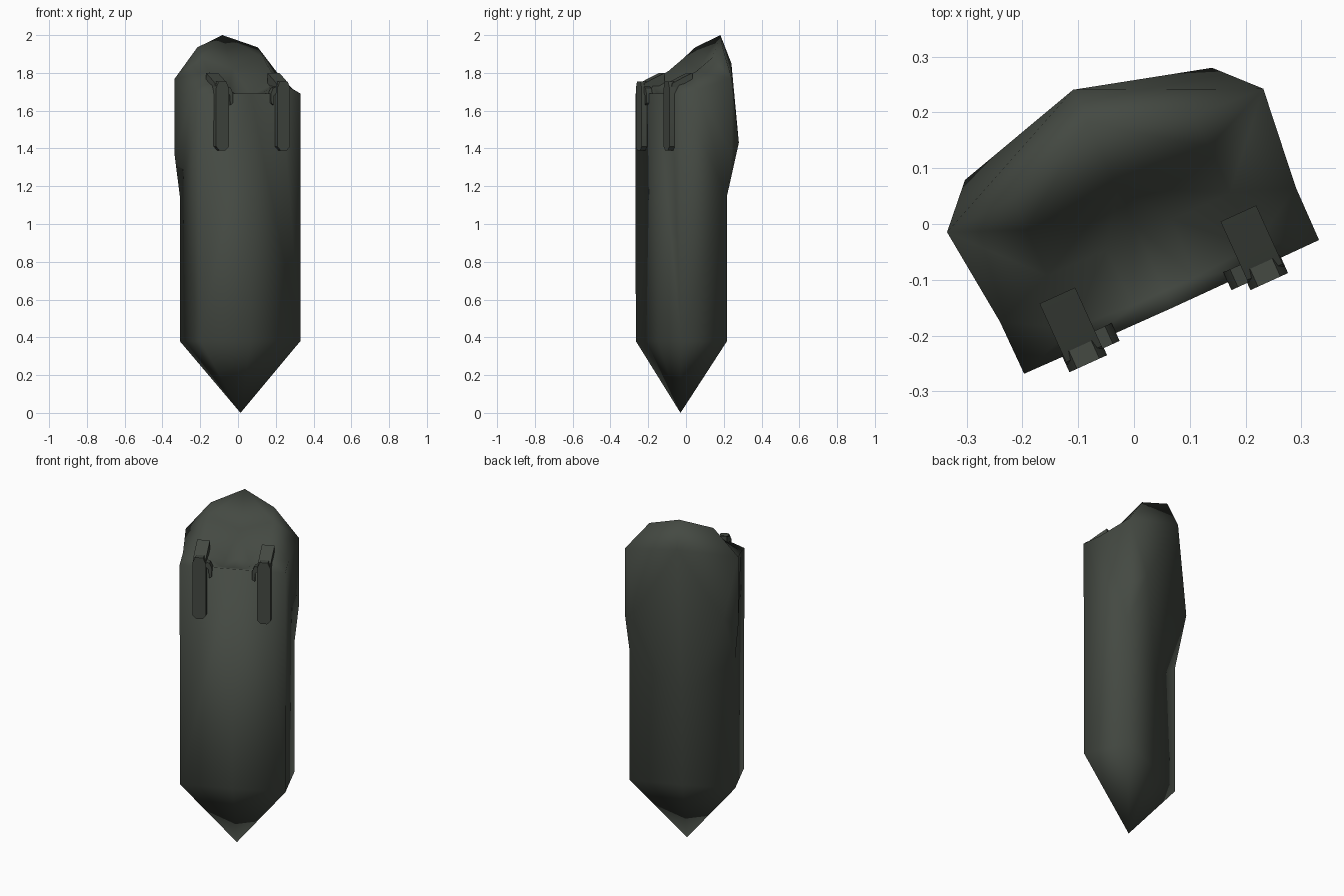
import bpy, bmesh, math
from mathutils import Matrix, Vector

if "Cube" in bpy.data.objects:
    bpy.data.objects.remove(bpy.data.objects["Cube"])

TURN = Matrix.Rotation(math.radians(24.4), 4, 'Z')   # whole model is turned about z

mat = bpy.data.materials.new("dark_olive_grey")
mat.diffuse_color = (0.058, 0.067, 0.055, 1)
mat.use_nodes = True
mat.node_tree.nodes["Principled BSDF"].inputs["Base Color"].default_value = mat.diffuse_color


def finish(bm, name):
    bmesh.ops.remove_doubles(bm, verts=bm.verts, dist=0.0005)
    bmesh.ops.recalc_face_normals(bm, faces=bm.faces)
    bm.transform(TURN)
    for f in bm.faces:
        f.smooth = True
    me = bpy.data.meshes.new(name)
    bm.to_mesh(me)
    bm.free()
    me.materials.append(mat)
    ob = bpy.data.objects.new(name, me)
    bpy.context.collection.objects.link(ob)
    return ob


# half of the pouch (right side, local x >= 0); the left side is mirrored
P = {
    "tip": (0, -.032, 0),
    # lower corners
    "a0": (.29, -.16, .38), "b0": (.29, .107, .38), "c0": (0, .115, .38), "f0": (0, -.163, .38),
    # front top edge, side and back ends of the hood
    "a1": (.29, -.163, 1.69), "f1": (0, -.165, 1.69), "b1": (.29, .107, 1.15), "c1": (0, .13, .93),
    # hood
    "d": (.243, .197, 1.43), "s": (.311, .125, 1.36), "e": (0, .264, 1.85),
    "g": (.311, .125, 1.77), "p": (0, .20, 2.0), "q": (.176, .133, 1.935), "h": (.291, -.06, 1.715),
    # ridge inside the opening
    "r1": (.18, -.164, 1.69), "r2": (.18, -.125, 1.755), "r3": (.18, -.02, 1.81), "r4": (.18, .07, 1.88),
    # hollow in the middle
    "k1": (.06, -.132, 1.68), "k2": (.065, -.022, 1.68), "m": (0, .07, 1.82),
    "k10": (0, -.132, 1.68), "k20": (0, 0, 1.68),
}
FACES = """a0 f0 tip|a0 b0 tip|b0 c0 tip|f0 a0 a1 r1 f1|a0 b0 b1 a1|b1 s h a1|s g h
b0 c0 c1 b1|b1 c1 d|s b1 d|g s d|g d e|d c1 e|g e q|q e p
a1 r1 r2 h|h r2 r3|h r3 g|g r3 r4|g r4 q|r1 f1 k10 k1|r1 k1 r2|r2 k1 k2 r3
k1 k10 k20 k2|k2 k20 m|r3 k2 m r4|r4 m p q"""

bm = bmesh.new()
for side in (1, -1):
    v = {k: bm.verts.new((x * side, y, z)) for k, (x, y, z) in P.items()}
    for row in FACES.replace("\n", "|").split("|"):
        bm.faces.new([v[k] for k in row.split()])
finish(bm, "pouch_with_hood")


def prism(outline, axis, depth, name):
    """Extrude a flat outline along an axis."""
    bm = bmesh.new()
    face = bm.faces.new([bm.verts.new(p) for p in outline])
    ext = bmesh.ops.extrude_face_region(bm, geom=[face])
    vs = [g for g in ext["geom"] if isinstance(g, bmesh.types.BMVert)]
    bmesh.ops.translate(bm, verts=vs, vec=Vector(axis) * depth)
    ob = finish(bm, name)
    bpy.context.view_layer.objects.active = ob
    ob.select_set(True)
    bpy.ops.object.shade_smooth_by_angle(angle=math.radians(40))
    ob.select_set(False)


for side, label in ((1, "right"), (-1, "left")):
    cx = .178 * side
    # hanging strap with a tapered lower end
    strap = [(-.037, 1.72), (-.037, 1.41), (-.018, 1.39), (.018, 1.39), (.037, 1.41),
             (.037, 1.72), (.022, 1.755), (-.022, 1.755)]
    prism([(cx + x, -.194, z) for x, z in strap], (0, 1, 0), .035, label + "_strap")
    # fold of the strap over the top edge
    fold = [(-.19, 1.69), (-.175, 1.745), (-.125, 1.77), (-.06, 1.80), (-.06, 1.74), (-.15, 1.69)]
    prism([(cx - .035, y, z) for y, z in fold], (1, 0, 0), .07, label + "_strap_fold")
    # small hook beside the strap
    hook = [(.03, 1.73), (.055, 1.72), (.068, 1.69), (.066, 1.64), (.052, 1.63), (.05, 1.68), (.03, 1.70)]
    prism([(cx - x * side, -.18, z) for x, z in hook], (0, 1, 0), .035, label + "_hook")
